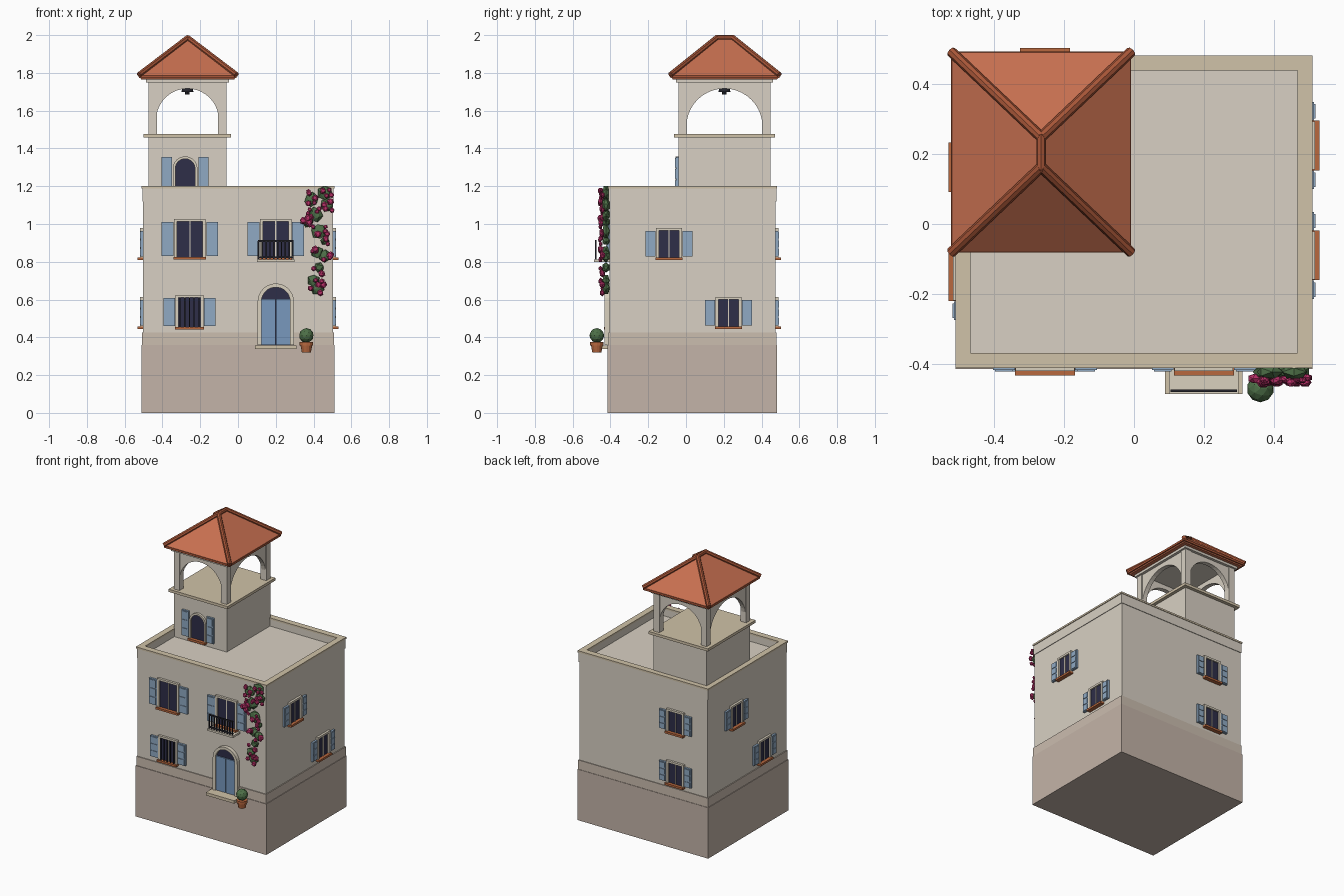
import bpy, bmesh, math, random
from mathutils import Matrix, Vector

if "Cube" in bpy.data.objects:
    bpy.data.objects.remove(bpy.data.objects["Cube"])

random.seed(7)
I = Matrix.Identity(4)


def mat(name, hexcol):
    m = bpy.data.materials.new(name)
    c = [int(hexcol[i:i + 2], 16) / 255 for i in (0, 2, 4)]
    m.diffuse_color = [((v + .055) / 1.055) ** 2.4 for v in c] + [1]
    m.use_nodes = True
    m.node_tree.nodes["Principled BSDF"].inputs["Base Color"].default_value = m.diffuse_color
    return m


STONE, PLINTH = mat("stone", "C4B4A8"), mat("plinth", "CBBDAF")
WALL, TRIM, TAN = mat("plaster", "D8D0C3"), mat("trim", "DAD1BF"), mat("tan_stone", "D0C2A8")
TILE, RIDGE, SILL = mat("roof_tile", "C87050"), mat("ridge_tile", "A85638"), mat("terracotta", "B8683F")
BLUE, DOOR, GLASS = mat("shutter_blue", "90AAC4"), mat("door_blue", "7898BE"), mat("glass", "2E2E48")
IRON, LEAF, BLOOM = mat("iron", "24242C"), mat("leaf", "4E7048"), mat("bloom", "B83068")


def finish(name, bm, m, M=I):
    bmesh.ops.recalc_face_normals(bm, faces=bm.faces[:])
    bm.transform(M)
    me = bpy.data.meshes.new(name)
    bm.to_mesh(me)
    bm.free()
    me.materials.append(m)
    ob = bpy.data.objects.new(name, me)
    bpy.context.collection.objects.link(ob)
    return ob


def boxes(name, specs, m, M=I):
    """Each spec is x0, x1, y0, y1, z0, z1."""
    bm = bmesh.new()
    for a, b, c, d, e, f in specs:
        T = Matrix.Translation(((a + b) / 2, (c + d) / 2, (e + f) / 2)) @ Matrix.Diagonal((b - a, d - c, f - e, 1))
        bmesh.ops.create_cube(bm, size=1, matrix=T)
    return finish(name, bm, m, M)


def ring(name, o, t, z0, z1, m):
    """Rectangular rim o=(x0,x1,y0,y1), wall thickness t."""
    a, b, c, d = o
    bm = bmesh.new()
    loops = []
    for k, z in ((0, z0), (0, z1), (t, z1), (t, z0)):
        pts = ((a + k, c + k), (b - k, c + k), (b - k, d - k), (a + k, d - k))
        loops.append([bm.verts.new((x, y, z)) for x, y in pts])
    for i in range(4):
        for j in range(4):
            p, q = loops[i], loops[(i + 1) % 4]
            bm.faces.new((p[j], p[(j + 1) % 4], q[(j + 1) % 4], q[j]))
    return finish(name, bm, m)


def prism(name, pts, y0, y1, m, M=I):
    """Outline in x,z extruded from y0 to y1."""
    bm = bmesh.new()
    f = bm.faces.new([bm.verts.new((x, y0, z)) for x, z in pts])
    r = bmesh.ops.extrude_face_region(bm, geom=[f])
    bmesh.ops.translate(bm, vec=(0, y1 - y0, 0), verts=[v for v in r["geom"] if isinstance(v, bmesh.types.BMVert)])
    return finish(name, bm, m, M)


def arch(r, z0, spring, n=16):
    arc = [(r * math.cos(math.pi * i / n), spring + r * math.sin(math.pi * i / n)) for i in range(n + 1)]
    return [(r, z0)] + arc + [(-r, z0)]


def cone(bm, p, q, r1, r2, n=8):
    p, q = Vector(p), Vector(q)
    R = (q - p).to_track_quat('Z', 'Y').to_matrix().to_4x4()
    bmesh.ops.create_cone(bm, cap_ends=True, segments=n, radius1=r1, radius2=r2, depth=(q - p).length,
                          matrix=Matrix.Translation((p + q) / 2) @ R)


def on_wall(x, y, deg=0):
    """Local frame: x along the wall, -y outward."""
    return Matrix.Translation((x, y, 0)) @ Matrix.Rotation(math.radians(deg), 4, 'Z')


def shutters(name, x0, x1, z0, z1, M):
    s = []
    for a, b in ((x0, x1), (-x1, -x0)):
        s.append((a, b, -.014, 0, z0, z1))
        h = (z1 - z0) / 3
        for k in range(3):
            s.append((a + .006, b - .006, -.018, -.01, z0 + k * h + .005, z0 + (k + 1) * h - .005))
    boxes(name + "_shutters", s, BLUE, M)


def window(name, M, w, z0, z1, sh):
    """Half width w of the glass, shutter width sh."""
    f = w + .016
    boxes(name + "_glass", [(-w, w, -.006, .01, z0, z1)], GLASS, M)
    boxes(name + "_frame", [(-f, -w, -.016, .01, z0, z1 + .014), (w, f, -.016, .01, z0, z1 + .014),
                            (-w, w, -.016, .01, z1, z1 + .014), (-.003, .003, -.01, .01, z0, z1)], TRIM, M)
    boxes(name + "_sill", [(-f - .002, f + .002, -.029, .01, z0 - .014, z0)], SILL, M)
    shutters(name, f + .003, f + .003 + sh, z0 + .005, z1 - .002, M)


# House body
boxes("base", [(-.512, .512, -.415, .483, 0, .36)], STONE)
boxes("plinth", [(-.508, .508, -.411, .48, .36, .425)], PLINTH)
boxes("house_walls", [(-.502, .502, -.405, .475, .425, 1.12)], WALL)
boxes("roof_terrace", [(-.47, .47, -.372, .445, 1.12, 1.14)], WALL)
ring("parapet", (-.506, .506, -.409, .479, ), .036, 1.12, 1.19, WALL)
ring("parapet_cap", (-.511, .511, -.413, .483), .043, 1.188, 1.2, TAN)

# Tower and open belfry
X0, X1, Y0, Y1 = -.475, -.06, -.04, .447
CX, CY = (X0 + X1) / 2, (Y0 + Y1) / 2
boxes("tower", [(X0, X1, Y0, Y1, 1.13, 1.46)], WALL)
boxes("belfry_floor", [(-.5, -.037, -.063, .47, 1.458, 1.477)], TAN)
P = .045
boxes("belfry_posts", [(x, x + P, y, y + P, 1.477, 1.75) for x in (X0, X1 - P) for y in (Y0, Y1 - P)], WALL)
for side, M, half in (("front", on_wall(CX, Y0), (X1 - X0) / 2), ("right", on_wall(X1, CY, 90), (Y1 - Y0) / 2),
                      ("back", on_wall(CX, Y1, 180), (X1 - X0) / 2), ("left", on_wall(X0, CY, -90), (Y1 - Y0) / 2)):
    r, h = half - P + .003, half - .01
    outline = [(-h, 1.477), (-h, 1.75), (h, 1.75), (h, 1.477)] + arch(r, 1.477, 1.717 - r, 20)
    prism("belfry_arch_" + side, outline, .006, .038, WALL, M)
boxes("belfry_cornice", [(-.488, -.047, -.053, .46, 1.748, 1.772)], WALL)

# Bell
bm = bmesh.new()
cone(bm, (CX, CY, 1.7), (CX, CY, 1.75), .032, .018, 12)
cone(bm, (CX, CY, 1.685), (CX, CY, 1.702), .012, .012)
finish("bell", bm, IRON)

# Hipped roof with ridge tiles
bm = bmesh.new()
A, B, C, D = -.524, -.008, -.082, .494
loops = [[bm.verts.new((x, y, z)) for x, y in ((A + k, C + k), (B - k, C + k), (B - k, D - k), (A + k, D - k))]
         for k, z in ((.012, 1.765), (0, 1.785))]
RX = (A + B) / 2
r0, r1 = bm.verts.new((RX, .163, 1.985)), bm.verts.new((RX, .249, 1.985))
e = loops[1]
bm.faces.new(loops[0])
for j in range(4):
    k = (j + 1) % 4
    bm.faces.new((loops[0][j], loops[0][k], e[k], e[j]))
for f in ((e[0], e[1], r0), (e[1], e[2], r1, r0), (e[2], e[3], r1), (e[3], e[0], r0, r1)):
    bm.faces.new(f)
finish("tower_roof", bm, TILE)
bm = bmesh.new()
for x in (A, B):
    for y, ry in ((C, .163), (D, .249)):
        cone(bm, (x, y, 1.79), (RX, ry, 1.986), .015, .015)
cone(bm, (RX, .155, 1.986), (RX, .257, 1.986), .014, .014)
finish("roof_ridges", bm, RIDGE)
boxes("eave_fascia", [(A, B, C, C + .01, 1.772, 1.787), (A, B, D - .01, D, 1.772, 1.787),
                      (A, A + .01, C, D, 1.772, 1.787), (B - .01, B, C, D, 1.772, 1.787)], RIDGE)

# Windows
F, WX, BY = -.405, .502, .475
window("front_upper_left_window", on_wall(-.255, F), .068, .825, 1.013, .062)
window("balcony_window", on_wall(.2, F), .068, .825, 1.013, .062)
window("front_lower_window", on_wall(-.257, F), .058, .456, .61, .06)
for name, M, z in (("right_upper_window", on_wall(WX, -.09, 90), .823), ("right_lower_window", on_wall(WX, .225, 90), .457),
                   ("left_upper_window", on_wall(-WX, .163, -90), .823), ("left_lower_window", on_wall(-WX, -.15, -90), .457),
                   ("back_upper_window", on_wall(-.255, BY, 180), .823), ("back_lower_window", on_wall(-.255, BY, 180), .457)):
    window(name, M, .053, z, z + .142, .053)
boxes("window_grille", [(-.05 + i * .025 - .003, -.05 + i * .025 + .003, -.022, -.016, .456, .61) for i in range(5)],
      IRON, on_wall(-.257, F))

# Arched tower window
M = on_wall(-.28, Y0)
prism("tower_window_glass", arch(.052, 1.172, 1.293), -.006, .01, GLASS, M)
prism("tower_window_frame", arch(.065, 1.172, 1.293) + arch(.052, 1.172, 1.293)[::-1], -.016, .01, TRIM, M)
boxes("tower_window_sill", [(-.067, .067, -.029, .01, 1.157, 1.172)], SILL, M)
shutters("tower_window", .07, .124, 1.175, 1.355, M)

# Door with fanlight and step
M = on_wall(.2, F)
prism("door_fanlight", arch(.076, .36, .589), -.01, .01, GLASS, M)
prism("door_frame", arch(.096, .36, .589) + arch(.076, .36, .589)[::-1], -.026, .01, TRIM, M)
boxes("door_leaves", [(-.076, -.001, -.018, .01, .36, .602), (.001, .076, -.018, .01, .36, .602)], DOOR, M)
boxes("door_step", [(-.111, .111, -.082, .01, .337, .358)], TAN, M)

# Balcony
boxes("balcony_slab", [(-.1, .1, -.082, .01, .798, .812)], TRIM, M)
rails = [(-.095, .095, -.077, -.069, z, z + .009) for z in (.82, .905)]
rails += [(x - .0035, x + .0035, -.076, -.07, .81, .91) for x in [-.092 + i * .0204 for i in range(10)]]
boxes("balcony_railing", rails, IRON, M)

# Potted shrub
bm = bmesh.new()
cone(bm, (.362, -.472, .32), (.362, -.472, .358), .024, .031, 12)
cone(bm, (.362, -.472, .356), (.362, -.472, .374), .036, .036, 12)
finish("plant_pot", bm, SILL)
bm = bmesh.new()
bmesh.ops.create_icosphere(bm, subdivisions=2, radius=.039, matrix=Matrix.Translation((.362, -.472, .41)))
finish("potted_shrub", bm, LEAF)

# Climbing vine: flattened leaf clumps with blossoms in front
leaves, blooms = bmesh.new(), bmesh.new()
path = ((.46, 1.165, .042), (.39, 1.13, .04), (.47, 1.10, .038), (.41, 1.05, .042), (.37, 1.01, .03), (.43, .96, .045),
        (.46, .91, .024), (.42, .85, .035), (.46, .83, .035), (.43, .77, .028), (.40, .70, .035), (.42, .66, .038))
for x, z, r in path:
    S = Matrix.Translation((x, -.424, z)) @ Matrix.Rotation(random.random() * 3, 4, 'Y') @ Matrix.Diagonal((r, .022, r, 1))
    bmesh.ops.create_icosphere(leaves, subdivisions=1, radius=1, matrix=S)
    for _ in range(5 if z > .94 else 3):
        a, d = random.uniform(0, 6.28), random.uniform(.3, 1.3) * r
        s = random.uniform(.012, .022)
        pos = (min(x + d * math.cos(a), .515), random.uniform(-.456, -.44), min(z + d * math.sin(a), 1.18))
        S = Matrix.Translation(pos) @ Matrix.Rotation(a, 4, 'Y') @ Matrix.Diagonal((s, s * .75, s, 1))
        bmesh.ops.create_icosphere(blooms, subdivisions=1, radius=1, matrix=S)
finish("vine_leaves", leaves, LEAF)
finish("vine_blossoms", blooms, BLOOM)
